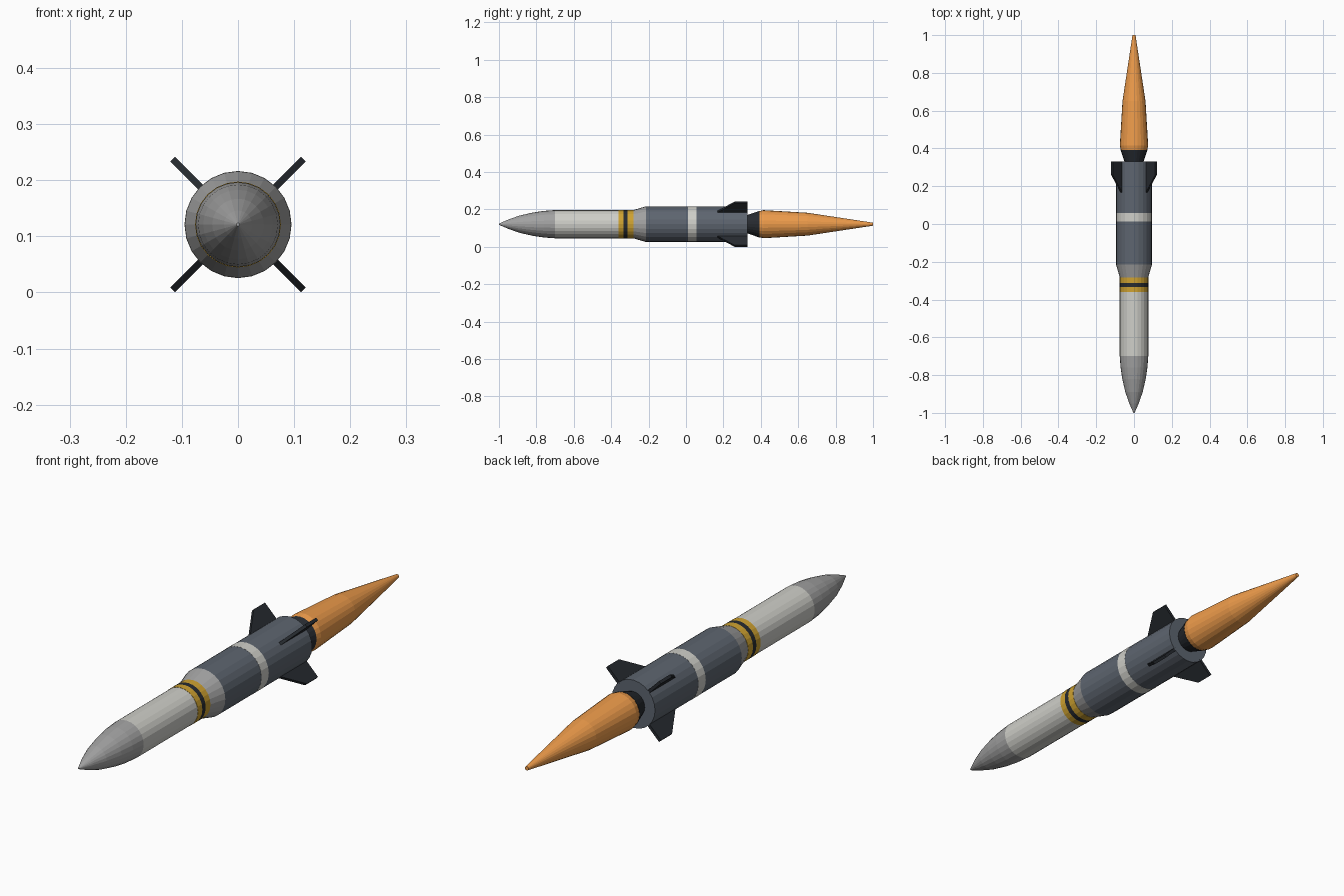
import bpy, bmesh, math

if "Cube" in bpy.data.objects:
    bpy.data.objects.remove(bpy.data.objects["Cube"])

CZ = 0.121      # height of the missile axis
SIDES = 24


def material(name, r, g, b):
    m = bpy.data.materials.new(name)
    m.diffuse_color = (r, g, b, 1)
    m.use_nodes = True
    m.node_tree.nodes["Principled BSDF"].inputs["Base Color"].default_value = m.diffuse_color
    return m


WHITE = material("off_white", 0.62, 0.62, 0.58)
SLATE = material("slate", 0.11, 0.13, 0.16)
DARK = material("dark", 0.02, 0.024, 0.03)
YELLOW = material("yellow", 0.62, 0.36, 0.03)
GREY = material("grey", 0.36, 0.36, 0.36)
FLAME = material("flame_orange", 0.85, 0.33, 0.07)


def finish(name, bm, mat):
    bmesh.ops.recalc_face_normals(bm, faces=bm.faces)
    me = bpy.data.meshes.new(name)
    bm.to_mesh(me)
    bm.free()
    me.materials.append(mat)
    ob = bpy.data.objects.new(name, me)
    bpy.context.collection.objects.link(ob)
    return ob


def lathe(name, profile, mat):
    """Revolve (y, radius) points around the long axis and cap both ends."""
    bm = bmesh.new()
    rings = []
    for y, r in profile:
        rings.append([bm.verts.new((r * math.cos(a), y, CZ + r * math.sin(a)))
                      for a in (2 * math.pi * i / SIDES for i in range(SIDES))])
    for a, b in zip(rings, rings[1:]):
        for i in range(SIDES):
            j = (i + 1) % SIDES
            bm.faces.new((a[i], a[j], b[j], b[i]))
    bm.faces.new(rings[0])
    bm.faces.new(rings[-1])
    return finish(name, bm, mat)


# Nose and slim front body
lathe("nose_cone", [(-1.0, 0.003), (-0.95, 0.025), (-0.89, 0.046),
                    (-0.82, 0.062), (-0.76, 0.071), (-0.70, 0.0755)], GREY)
lathe("front_body", [(-0.70, 0.0755), (-0.36, 0.0755)], WHITE)

# Coloured warning bands
for name, y0, y1, mat in (("front_yellow_band", -0.36, -0.333, YELLOW),
                          ("dark_band", -0.333, -0.312, DARK),
                          ("rear_yellow_band", -0.312, -0.282, YELLOW)):
    lathe(name, [(y0, 0.0765), (y1, 0.0765)], mat)

# Flared adapter and wide booster
lathe("adapter", [(-0.282, 0.0755), (-0.215, 0.095)], GREY)
lathe("booster_front", [(-0.215, 0.095), (0.012, 0.095)], SLATE)
lathe("booster_band", [(0.012, 0.0955), (0.057, 0.0955)], WHITE)
lathe("booster_rear", [(0.057, 0.095), (0.33, 0.095)], SLATE)

# Nozzle and exhaust flame
lathe("nozzle", [(0.33, 0.05), (0.392, 0.071)], DARK)
lathe("exhaust_flame", [(0.392, 0.07), (0.415, 0.075), (0.65, 0.061),
                        (1.0, 0.008)], FLAME)

# Four swept tail fins in an X
FIN = [(0.155, 0.085), (0.26, 0.165), (0.33, 0.165), (0.33, 0.085)]  # (y, radial)
HALF = 0.006
for k in range(4):
    a = math.pi / 4 + k * math.pi / 2
    c, s = math.cos(a), math.sin(a)
    bm = bmesh.new()
    sides = [[bm.verts.new((r * c - t * s, y, CZ + r * s + t * c)) for y, r in FIN]
             for t in (-HALF, HALF)]
    bm.faces.new(sides[0])
    bm.faces.new(sides[1])
    for i in range(4):
        j = (i + 1) % 4
        bm.faces.new((sides[0][i], sides[0][j], sides[1][j], sides[1][i]))
    finish(f"tail_fin_{k + 1}", bm, DARK)
